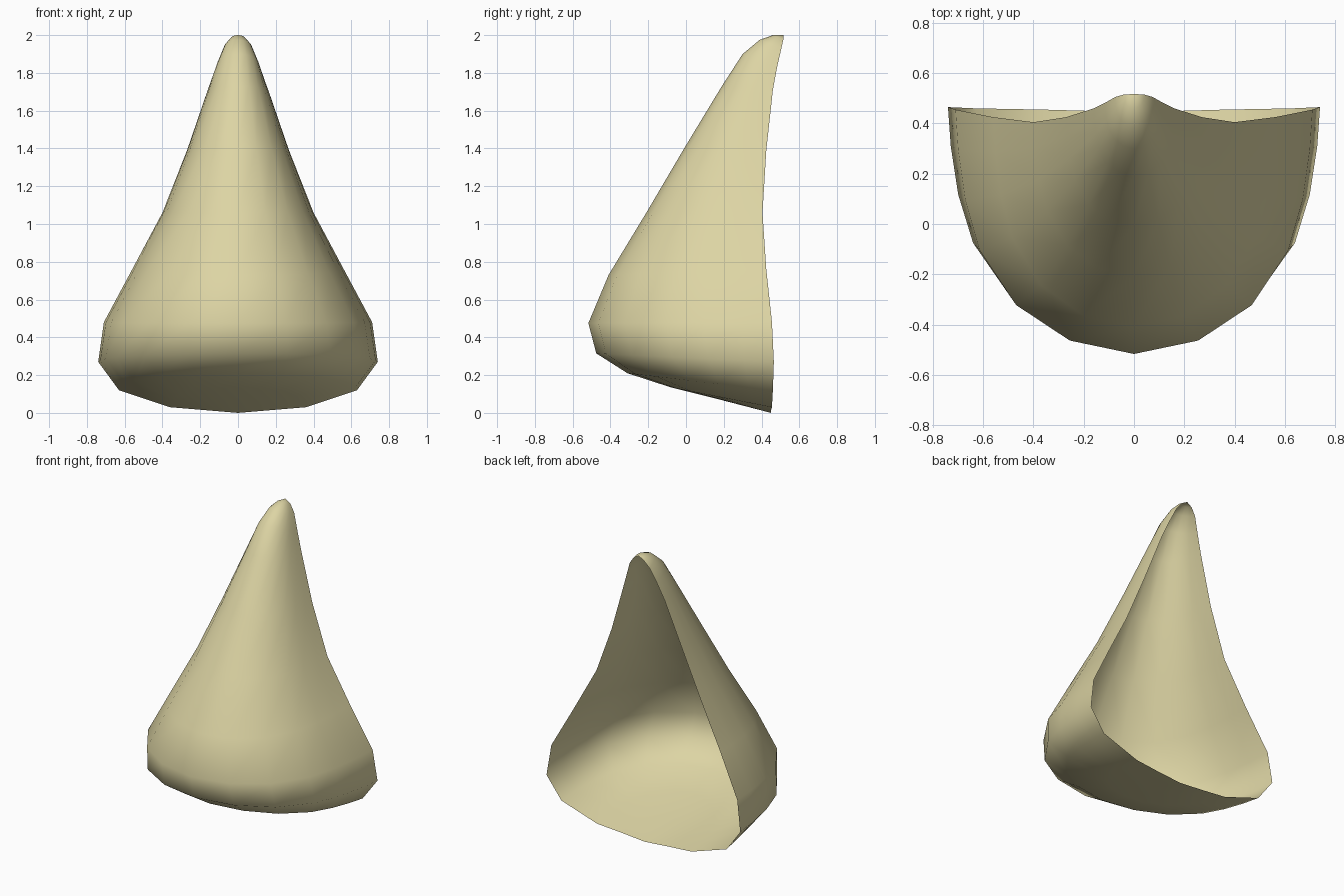
import bpy, bmesh

if "Cube" in bpy.data.objects:
    bpy.data.objects.remove(bpy.data.objects["Cube"])

# Each row: rim half-width, rim y, rim z, ridge y, ridge z (tip to base)
ROWS = [
    (0.04, 0.515, 1.975, 0.46, 2.00),
    (0.075, 0.505, 1.93, 0.39, 1.975),
    (0.115, 0.482, 1.83, 0.30, 1.90),
    (0.16, 0.46, 1.71, 0.19, 1.73),
    (0.27, 0.425, 1.39, -0.01, 1.40),
    (0.40, 0.405, 1.06, -0.21, 1.06),
    (0.56, 0.425, 0.76, -0.41, 0.73),
    (0.71, 0.455, 0.48, -0.517, 0.475),
    (0.74, 0.465, 0.27, -0.475, 0.315),
    (0.63, 0.46, 0.12, -0.31, 0.21),
    (0.36, 0.455, 0.03, -0.08, 0.135),
    (0.18, 0.45, 0.015, 0.18, 0.07),
]
# Half cross-section from rim to ridge: (width fraction, depth fraction)
SECTION = [(1, 0), (0.985, 0.165), (0.945, 0.37), (0.865, 0.575),
           (0.66, 0.80), (0.36, 0.945), (0, 1)]
FULL = SECTION + [(-u, v) for u, v in SECTION[-2::-1]]

# Open-backed hollow shell lofted through the rows
bm = bmesh.new()
loops = [[bm.verts.new((u * w, ry + (cy - ry) * v, rz + (cz - rz) * v))
          for u, v in FULL] for w, ry, rz, cy, cz in ROWS]
for a, b in zip(loops, loops[1:]):
    for i in range(len(FULL) - 1):
        bm.faces.new((a[i], a[i + 1], b[i + 1], b[i]))

# Close the tip and the lowest point of the base with fans
for loop, point in ((loops[0], (0, 0.517, 2.0)), (loops[-1], (0, 0.45, 0.0))):
    end = bm.verts.new(point)
    for p, q in zip(loop, loop[1:]):
        bm.faces.new((p, q, end))

# Normals point outward, toward the front
bmesh.ops.recalc_face_normals(bm, faces=bm.faces)
if sum(f.normal.y * f.calc_area() for f in bm.faces) > 0:
    bmesh.ops.reverse_faces(bm, faces=bm.faces)
for f in bm.faces:
    f.smooth = True

mesh = bpy.data.meshes.new("nose_shell")
bm.to_mesh(mesh)
bm.free()
shell = bpy.data.objects.new("nose_shell", mesh)
bpy.context.collection.objects.link(shell)

mat = bpy.data.materials.new("pale_yellow")
mat.diffuse_color = (0.72, 0.66, 0.37, 1)
mat.use_nodes = True
mat.node_tree.nodes["Principled BSDF"].inputs["Base Color"].default_value = mat.diffuse_color
mesh.materials.append(mat)
